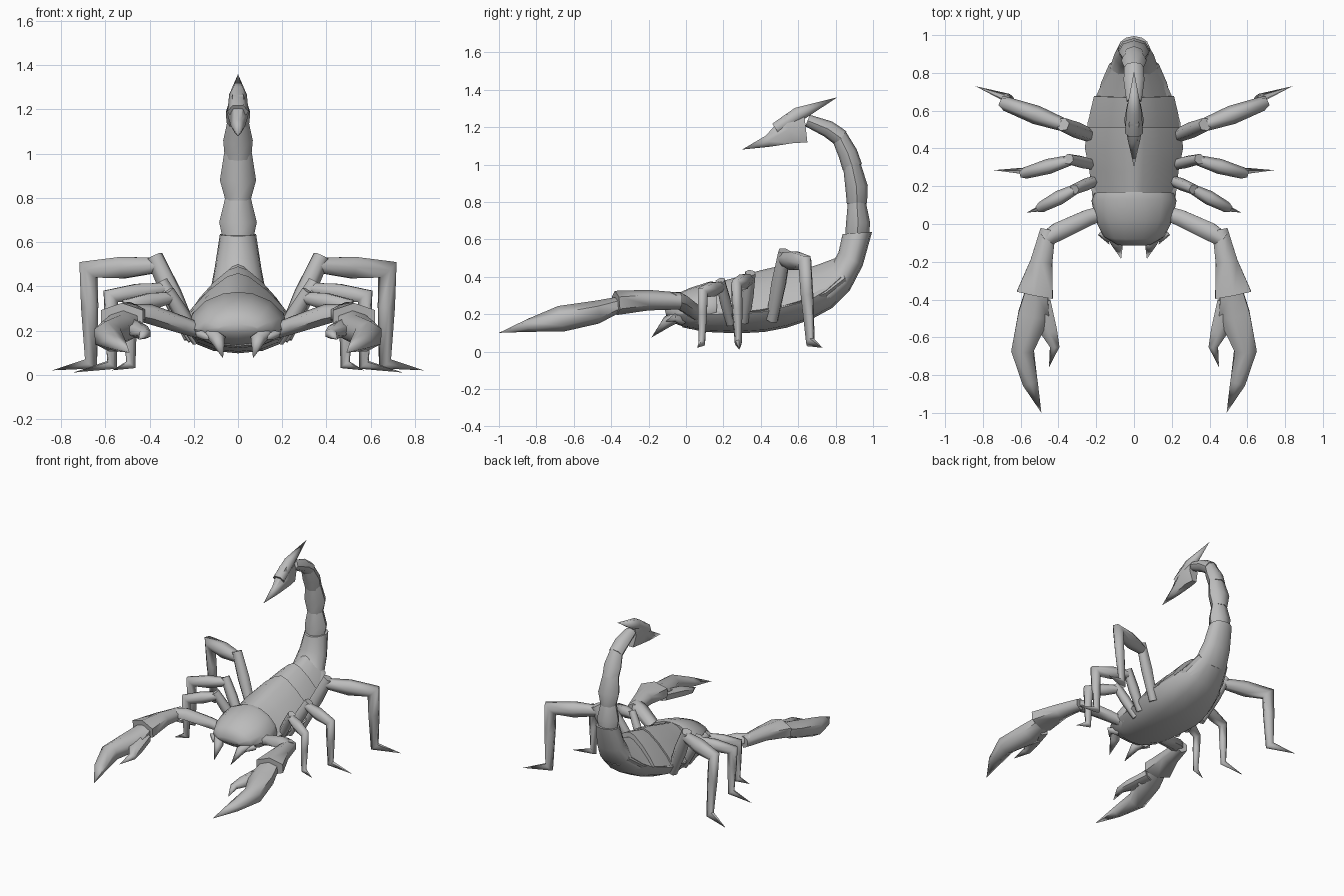
import bpy, bmesh, math
from mathutils import Vector

grey = bpy.data.materials.new("shell_grey")
grey.diffuse_color = (0.5, 0.5, 0.5, 1)


def finish(name, rings, mirror=False, angle=35):
    """Skin a list of closed rings, cap the ends and shade."""
    bm = bmesh.new()
    vs = [[bm.verts.new(p) for p in ring] for ring in rings]
    n = len(rings[0])
    for a, b in zip(vs, vs[1:]):
        for i in range(n):
            j = (i + 1) % n
            bm.faces.new((a[i], a[j], b[j], b[i]))
    bm.faces.new(vs[0])
    bm.faces.new(vs[-1])
    bmesh.ops.remove_doubles(bm, verts=bm.verts, dist=0.0005)
    bmesh.ops.recalc_face_normals(bm, faces=bm.faces)
    me = bpy.data.meshes.new(name)
    bm.to_mesh(me)
    bm.free()
    ob = bpy.data.objects.new(name, me)
    bpy.context.collection.objects.link(ob)
    me.materials.append(grey)
    bpy.ops.object.select_all(action='DESELECT')
    ob.select_set(True)
    bpy.context.view_layer.objects.active = ob
    bpy.ops.object.shade_smooth_by_angle(angle=math.radians(angle))
    if mirror:
        m = ob.modifiers.new("mirror", 'MIRROR')
        m.use_mirror_merge = False
    return ob


def tube(name, pts, ref, n=6, mirror=True, angle=65):
    """Mitred tube; pts are (x, y, z, radius along ref side, other radius)."""
    ref = Vector(ref)
    P = [Vector(p[:3]) for p in pts]
    rings = []
    for k, p in enumerate(pts):
        d_in = (P[k] - P[k - 1]).normalized() if k else (P[1] - P[0]).normalized()
        d_out = (P[k + 1] - P[k]).normalized() if k < len(P) - 1 else d_in
        t = (d_in + d_out).normalized()
        u = (ref - d_in * ref.dot(d_in)).normalized()
        v = d_in.cross(u)
        ru, rv = p[3], p[-1] * (1.12 if n == 6 else 1)
        ring = []
        for i in range(n):
            a = 2 * math.pi * i / n
            o = u * (ru * math.cos(a)) + v * (rv * math.sin(a))
            o -= d_in * (o.dot(t) / d_in.dot(t))
            ring.append(P[k] + o)
        rings.append(ring)
    return finish(name, rings, mirror, angle)


# Half cross-sections (width, height) from belly to ridge
ROOF = [(0, 0), (.4, .04), (.75, .15), (1, .33), (.82, .52), (.52, .76), (.2, .95), (0, 1)]
DOME = [(0, 0), (.5, .05), (.85, .18), (1, .38), (.92, .62), (.66, .84), (.3, .97), (0, 1)]
HULL = [(0, 0), (.47, .08), (.82, .32), (1, .75), (.8, 1), (0, 1)]


def shell(name, sections, prof):
    """Body shell; sections are (belly y, belly z, ridge y, ridge z, half width)."""
    rings = []
    for by, bz, ty, tz, w in sections:
        pt = lambda s, x, h: (s * x * w, by + (ty - by) * h, bz + (tz - bz) * h)
        rings.append([pt(1, x, h) for x, h in prof] +
                     [pt(-1, x, h) for x, h in prof[-2:0:-1]])
    return finish(name, rings, angle=48)


# Head and overlapping body plates
shell("head", [(-.105, .19, -.115, .23, .09), (-.06, .15, -.08, .295, .16),
               (.02, .12, .02, .34, .205), (.12, .115, .13, .375, .225),
               (.16, .12, .17, .37, .21)], DOME)
shell("front_plate", [(.11, .12, .13, .36, .20), (.28, .115, .28, .40, .235),
                      (.40, .12, .40, .435, .26), (.51, .14, .51, .46, .25)], ROOF)
shell("middle_plate", [(.47, .13, .47, .435, .24), (.58, .16, .58, .47, .235),
                       (.68, .195, .67, .49, .212)], ROOF)
shell("rear_plate", [(.63, .18, .63, .44, .20), (.76, .235, .72, .47, .175),
                     (.875, .34, .80, .50, .13)], ROOF)
shell("tail_base", [(.78, .24, .70, .40, .16), (.88, .335, .77, .45, .125),
                    (.945, .46, .815, .53, .105), (.995, .64, .837, .628, .082)], DOME)

# Smooth one-piece underside
shell("belly", [(-.02, .13, -.02, .22, .16), (.10, .105, .10, .23, .215),
                (.28, .097, .28, .235, .236), (.42, .105, .42, .25, .258),
                (.54, .128, .54, .28, .245), (.67, .172, .66, .31, .207),
                (.78, .232, .74, .36, .168), (.88, .33, .81, .42, .128)], HULL)

# Tail segments, each a flared tube
tail = [
    [(0, .915, .62, .07, .064), (0, .92, .69, .085, .064), (0, .912, .82, .053, .045)],
    [(0, .914, .79, .057, .054), (0, .912, .88, .082, .06), (0, .882, 1.02, .06, .045)],
    [(0, .89, .985, .06, .054), (0, .865, 1.06, .067, .052), (0, .815, 1.16, .045, .042)],
    [(0, .83, 1.14, .052, .047), (0, .76, 1.19, .055, .045), (0, .65, 1.235, .04, .033)]]
for i, pts in enumerate(tail):
    tube("tail_segment_%d" % (i + 1), pts, (1, 0, 0), 8, False, 50)

# Stinger bulb, point and rear spike
tube("stinger", [(0, .64, 1.20, .035, .085), (0, .55, 1.19, .052, .08),
                 (0, .44, 1.125, .032, .033), (0, .30, 1.08, 0, 0)], (1, 0, 0), 6, False)
tube("stinger_spike", [(0, .48, 1.19, .048, .035), (0, .60, 1.268, .04, .04),
                       (0, .81, 1.36, 0, 0)], (1, 0, 0), 6, False)

# Legs: hip, shoulder, knee, ankle, tip, thickness
legs = [
    ("rear", (.21, .46, .17), (.36, .52, .495), (.675, .635, .475), (.665, .665, .05), (.84, .73, .02), .045),
    ("middle", (.20, .31, .16), (.33, .34, .39), (.575, .27, .355), (.57, .28, .045), (.745, .285, .01), .036),
    ("front", (.18, .24, .15), (.30, .19, .35), (.49, .09, .315), (.485, .085, .045), (.57, .06, .02), .034)]
for name, hip, sh, knee, ankle, tip, r in legs:
    h, s, k, a = (Vector(q) for q in (hip, sh, knee, ankle))
    side = Vector((-(k - s).y, (k - s).x, 0)).normalized()
    up = s + (s - h).normalized() * r
    tube(name + "_leg_hip", [(*h, r * .75), (*h.lerp(s, .6), r * .95), (*up, r * .8)], side)
    tube(name + "_leg", [(*s, r * .75), (*s.lerp(k, .5), r * 1.12), (*k, r * .85),
                         (*k.lerp(a, .4), r * .8), (*a, r * .55), (*tip, 0)], side)

# Claw arms
Z = (0, 0, 1)
tube("upper_arm", [(.09, .09, .17, .03), (.25, .03, .225, .04, .045),
                   (.40, -.04, .275, .045, .05), (.475, -.085, .285, .035, .04)], Z)
tube("forearm", [(.455, -.03, .27, .045, .042), (.49, -.2, .275, .055, .06),
                 (.525, -.375, .26, .065, .1)], Z)
tube("claw", [(.515, -.35, .255, .04, .06), (.53, -.48, .21, .062, .085),
              (.59, -.67, .175, .07, .058), (.55, -.84, .14, .035, .042),
              (.49, -1.0, .10, 0, 0)], Z)
tube("claw_finger", [(.485, -.41, .22, .04, .045), (.45, -.57, .20, .038, .045),
                     (.42, -.65, .185, .024, .024), (.45, -.76, .16, 0, 0)], Z)

# Mouthparts and small feelers
tube("fang", [(.14, -.02, .20, .03), (.09, -.10, .16, .032), (.068, -.185, .075, 0)], Z)
tube("feeler", [(.12, -.02, .17, .03), (.165, -.06, .18, .02), (.13, -.11, .16, 0)], Z)
